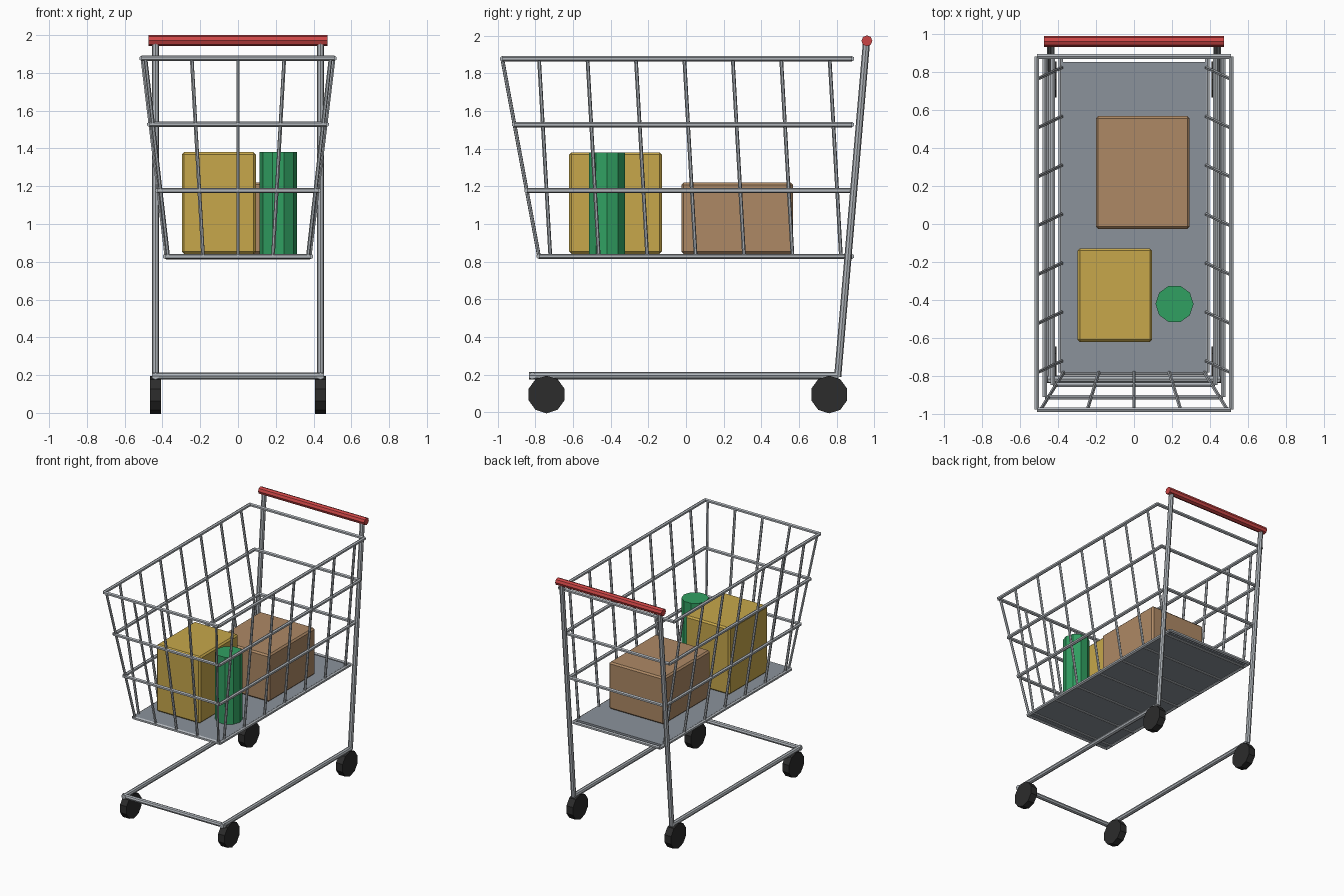
import bpy
import bmesh
import math
from mathutils import Vector, Matrix

if "Cube" in bpy.data.objects:
    bpy.data.objects.remove(bpy.data.objects["Cube"])


def material(name, rgb):
    m = bpy.data.materials.new(name)
    m.use_nodes = True
    m.diffuse_color = (*rgb, 1)
    m.node_tree.nodes["Principled BSDF"].inputs["Base Color"].default_value = (*rgb, 1)
    return m


steel = material("steel", (0.44, 0.47, 0.50))
tray_grey = material("tray grey", (0.26, 0.29, 0.33))
rubber = material("black rubber", (0.025, 0.025, 0.025))
red = material("handle red", (0.60, 0.06, 0.06))
yellow = material("carton yellow", (0.57, 0.39, 0.07))
brown = material("cardboard brown", (0.42, 0.25, 0.13))
green = material("can green", (0.03, 0.35, 0.12))


def finish(name, bm, mat):
    mesh = bpy.data.meshes.new(name)
    bm.to_mesh(mesh)
    bm.free()
    mesh.materials.append(mat)
    ob = bpy.data.objects.new(name, mesh)
    bpy.context.collection.objects.link(ob)
    return ob


def add_tube(bm, a, b, radius, sides=6):
    a, b = Vector(a), Vector(b)
    turn = (b - a).to_track_quat("Z", "Y").to_matrix().to_4x4()
    bmesh.ops.create_cone(bm, cap_ends=True, segments=sides, radius1=radius, radius2=radius,
                          depth=(b - a).length, matrix=Matrix.Translation((a + b) / 2) @ turn)


def tubes(name, segments, radius, mat, sides=6):
    bm = bmesh.new()
    for a, b in segments:
        add_tube(bm, a, b, radius, sides)
    return finish(name, bm, mat)


def box(name, low, high, mat, bevel=0.0):
    low, high = Vector(low), Vector(high)
    bm = bmesh.new()
    bmesh.ops.create_cube(bm, size=1, matrix=Matrix.Translation((low + high) / 2)
                          @ Matrix.Diagonal((*(high - low), 1)))
    if bevel:
        bmesh.ops.bevel(bm, geom=bm.edges[:], offset=bevel, segments=1, affect="EDGES")
    return finish(name, bm, mat)


# Basket rings, widening and leaning forward with height
BACK, LOW, HIGH = 0.88, 0.828, 1.877
rings = []
for level in range(4):
    t = level / 3
    z = LOW + (HIGH - LOW) * t
    half = 0.385 + 0.125 * t
    front = -0.78 - 0.195 * t
    corners = [(-half, front, z), (half, front, z), (half, BACK, z), (-half, BACK, z)]
    rings += [(corners[i], corners[(i + 1) % 4]) for i in range(4)]
tubes("basket_rings", rings, 0.014, steel)

# Upright wires along both sides and across the front
side_wires, floor_wires = [], []
for i in range(7):
    y = -0.72 + 0.257 * i
    floor_wires.append(((-0.38, y, 0.822), (0.38, y, 0.822)))
    for s in (-1, 1):
        side_wires.append(((s * 0.38, y, LOW), (s * 0.507, y - 0.06, HIGH)))
tubes("basket_side_wires", side_wires, 0.01, steel)
tubes("basket_floor_wires", floor_wires, 0.009, steel)
front_wires = [((0.185 * i, -0.78, LOW), (0.245 * i, -0.975, HIGH)) for i in range(-2, 3)]
tubes("basket_front_wires", front_wires, 0.01, steel)

# Basket floor
box("basket_floor", (-0.38, -0.78, 0.825), (0.38, 0.85, 0.84), tray_grey)

# Lower frame, rear posts and handle
SIDE = 0.437
frame = [((-SIDE - 0.018, -0.815, 0.195), (SIDE + 0.018, -0.815, 0.195))]
posts = []
for s in (-1, 1):
    frame.append(((s * SIDE, -0.833, 0.195), (s * SIDE, 0.81, 0.195)))
    posts.append(((s * SIDE, 0.805, 0.19), (s * SIDE, 0.958, 1.97)))
tubes("lower_frame", frame, 0.019, steel, 8)
tubes("rear_posts", posts, 0.019, steel, 8)
tubes("push_handle", [((-0.473, 0.96, 1.972), (0.473, 0.96, 1.972))], 0.029, red, 8)

# Wheels
for side, s in (("right", -1), ("left", 1)):
    for end, y in (("front", -0.74), ("rear", 0.76)):
        bm = bmesh.new()
        bmesh.ops.create_cone(bm, cap_ends=True, segments=10, radius1=0.1, radius2=0.1, depth=0.058,
                              matrix=Matrix.Translation((s * SIDE, y, 0.095))
                              @ Matrix.Rotation(math.pi / 2, 4, "Y")
                              @ Matrix.Rotation(math.pi / 2, 4, "Z"))
        finish(f"{end}_{side}_wheel", bm, rubber)

# Groceries
box("yellow_carton", (-0.297, -0.62, 0.842), (0.095, -0.128, 1.38), yellow, 0.012)
box("cardboard_box", (-0.2, -0.025, 0.842), (0.292, 0.567, 1.22), brown, 0.012)
bm = bmesh.new()
bmesh.ops.create_cone(bm, cap_ends=True, segments=10, radius1=0.1, radius2=0.1, depth=0.54,
                      matrix=Matrix.Translation((0.213, -0.42, 1.11)) @ Matrix.Rotation(math.pi / 2, 4, "Z"))
finish("green_can", bm, green)
